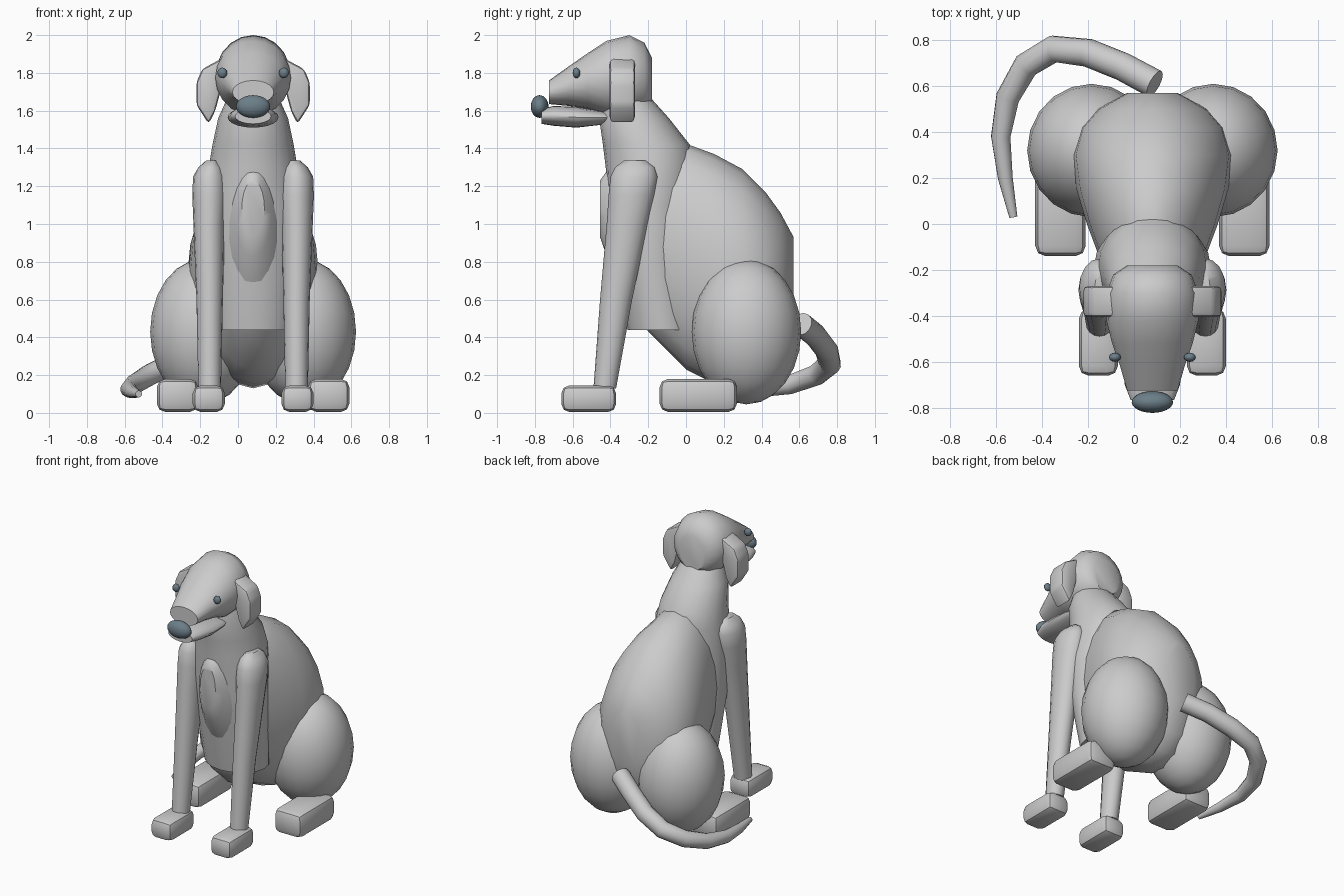
import bpy, bmesh
from math import sin, cos, pi, radians
from mathutils import Vector

if "Cube" in bpy.data.objects:
    bpy.data.objects.remove(bpy.data.objects["Cube"])

CX = 0.08  # the animal's mirror plane; the tail sweeps to -x


def finish(name, bm, mat=None, angle=40):
    bmesh.ops.recalc_face_normals(bm, faces=bm.faces)
    me = bpy.data.meshes.new(name)
    bm.to_mesh(me)
    bm.free()
    me.shade_smooth()
    me.set_sharp_from_angle(angle=radians(angle))
    ob = bpy.data.objects.new(name, me)
    bpy.context.collection.objects.link(ob)
    if mat:
        me.materials.append(mat)
    return ob


def skin(name, rings):
    """Bridge rings of points and cap both ends."""
    bm = bmesh.new()
    vs = [[bm.verts.new(p) for p in r] for r in rings]
    n = len(vs[0])
    for a, b in zip(vs, vs[1:]):
        for i in range(n):
            j = (i + 1) % n
            bm.faces.new((a[i], a[j], b[j], b[i]))
    bm.faces.new(vs[0])
    bm.faces.new(vs[-1])
    return finish(name, bm)


def loft_y(name, rows, n=20):
    """rows: y, top z, bottom z, half width."""
    return skin(name, [[(CX + w * cos(2 * pi * i / n), y,
                         (t + b) / 2 + (t - b) / 2 * sin(2 * pi * i / n))
                        for i in range(n)] for y, t, b, w in rows])


def loft_z(name, rows, n=20):
    """rows: z, x centre, half width, front y, back y."""
    return skin(name, [[(x + w * cos(2 * pi * i / n),
                         (f + b) / 2 + (b - f) / 2 * sin(2 * pi * i / n), z)
                        for i in range(n)] for z, x, w, f, b in rows])


def ball(name, loc, rad, seg=24, rings=14, mat=None):
    bm = bmesh.new()
    bmesh.ops.create_uvsphere(bm, u_segments=seg, v_segments=rings, radius=1)
    for v in bm.verts:
        v.co = Vector(a * r for a, r in zip(v.co, rad)) + Vector(loc)
    return finish(name, bm, mat)


def bevel_all(bm, width, segments=1):
    bmesh.ops.bevel(bm, geom=bm.edges[:], offset=width, segments=segments,
                    profile=0.5, affect='EDGES')


def paw(name, lo, hi, width):
    bm = bmesh.new()
    bmesh.ops.create_cube(bm, size=1)
    lo, hi = Vector(lo), Vector(hi)
    for v in bm.verts:
        v.co = Vector(l + (c + 0.5) * (h - l) for c, l, h in zip(v.co, lo, hi))
    bevel_all(bm, width, 2)
    return finish(name, bm, angle=30)


dark = bpy.data.materials.new("dark_slate")
dark.diffuse_color = (0.15, 0.21, 0.25, 1)
dark.use_nodes = True
dark.node_tree.nodes["Principled BSDF"].inputs["Base Color"].default_value = dark.diffuse_color

# Body: egg along y with flat ends
loft_y("body", [(-0.455, 1.23, 0.93, 0.06), (-0.42, 1.28, 0.83, 0.095),
                (-0.35, 1.33, 0.68, 0.14), (-0.2, 1.40, 0.43, 0.21),
                (0.0, 1.425, 0.23, 0.285), (0.15, 1.37, 0.155, 0.33),
                (0.3, 1.29, 0.13, 0.35), (0.42, 1.17, 0.18, 0.315),
                (0.5, 1.06, 0.29, 0.24), (0.57, 0.93, 0.5, 0.11)])

# Neck and chest in one tapering column
loft_z("neck_chest", [(0.44, CX, 0.22, -0.31, 0.06), (0.8, CX, 0.25, -0.375, 0.02),
                      (1.1, CX, 0.255, -0.415, 0.03), (1.3, CX, 0.235, -0.425, 0.05),
                      (1.42, CX, 0.215, -0.44, 0.02), (1.56, CX, 0.185, -0.46, -0.09),
                      (1.66, CX, 0.14, -0.44, -0.18)])

# Head, lower jaw and nose
loft_y("head", [(-0.18, 1.88, 1.64, 0.11), (-0.22, 1.96, 1.6, 0.17),
                (-0.3, 2.0, 1.57, 0.2), (-0.42, 1.97, 1.575, 0.2),
                (-0.52, 1.905, 1.61, 0.175), (-0.62, 1.835, 1.625, 0.14),
                (-0.725, 1.76, 1.635, 0.11)])
loft_y("lower_jaw", [(-0.765, 1.61, 1.53, 0.095), (-0.7, 1.625, 1.52, 0.12),
                     (-0.58, 1.62, 1.51, 0.135), (-0.45, 1.6, 1.525, 0.13),
                     (-0.38, 1.58, 1.55, 0.1)])
ball("nose", (CX, -0.775, 1.622), (0.09, 0.047, 0.06), mat=dark)

EAR = [(0.15, 1.885), (0.27, 1.82), (0.3, 1.75), (0.3, 1.63), (0.235, 1.53),
       (0.2, 1.6), (0.16, 1.75)]  # x offset, z

for side, s in (("left", -1), ("right", 1)):
    # Eye
    ball("eye_" + side, (CX + s * 0.163, -0.58, 1.80), (0.026, 0.02, 0.028),
         12, 8, dark)
    # Ear: drooping profile with rounded edges
    bm = bmesh.new()
    f = bm.faces.new([bm.verts.new((CX + s * x, -0.405, z)) for x, z in EAR])
    ex = bmesh.ops.extrude_face_region(bm, geom=[f], use_keep_orig=True)
    bmesh.ops.translate(bm, vec=(0, 0.135, 0),
                        verts=[g for g in ex["geom"] if isinstance(g, bmesh.types.BMVert)])
    bmesh.ops.recalc_face_normals(bm, faces=bm.faces)
    bevel_all(bm, 0.02, 2)
    finish("ear_" + side, bm)
    # Front leg and paw
    X = CX + s * 0.23
    loft_z("front_leg_" + side,
           [(0.13, X, 0.06, -0.49, -0.37), (0.6, X, 0.07, -0.455, -0.285),
            (1.0, X + s * 0.003, 0.083, -0.42, -0.2), (1.15, X, 0.092, -0.41, -0.165),
            (1.25, X, 0.088, -0.4, -0.15), (1.3, X - s * 0.005, 0.065, -0.375, -0.165),
            (1.335, X - s * 0.01, 0.03, -0.33, -0.21)], 16)
    paw("front_paw_" + side, (CX + s * 0.235 - 0.085, -0.66, 0.005),
        (CX + s * 0.235 + 0.085, -0.37, 0.145), 0.042)
    # Thigh and hind paw
    ball("thigh_" + side, (CX + s * 0.265, 0.32, 0.43), (0.28, 0.29, 0.385), 20, 12)
    paw("hind_paw_" + side, (CX + s * 0.4 - 0.11, -0.14, 0.005),
        (CX + s * 0.4 + 0.11, 0.27, 0.18), 0.045)

# Tail: tapered tube curling round to one side
TAIL = [(0.09, 0.61, 0.47, 0.063), (-0.05, 0.685, 0.41, 0.062), (-0.2, 0.745, 0.33, 0.062),
        (-0.35, 0.762, 0.26, 0.06), (-0.47, 0.69, 0.2, 0.057), (-0.55, 0.55, 0.15, 0.052),
        (-0.58, 0.38, 0.125, 0.043), (-0.56, 0.2, 0.11, 0.033), (-0.525, 0.03, 0.1, 0.018)]
cu = bpy.data.curves.new("tail", 'CURVE')
cu.dimensions = '3D'
cu.bevel_depth = 1.0
cu.bevel_resolution = 4
cu.use_fill_caps = True
sp = cu.splines.new('POLY')
sp.points.add(len(TAIL) - 1)
for p, (x, y, z, r) in zip(sp.points, TAIL):
    p.co = (x, y, z, 1)
    p.radius = r
tmp = bpy.data.objects.new("tail_path", cu)
bpy.context.collection.objects.link(tmp)
bpy.context.view_layer.update()
bm = bmesh.new()
bm.from_mesh(tmp.to_mesh())
bmesh.ops.remove_doubles(bm, verts=bm.verts, dist=1e-5)
finish("tail", bm, angle=45)
tmp.to_mesh_clear()
bpy.data.objects.remove(tmp)
